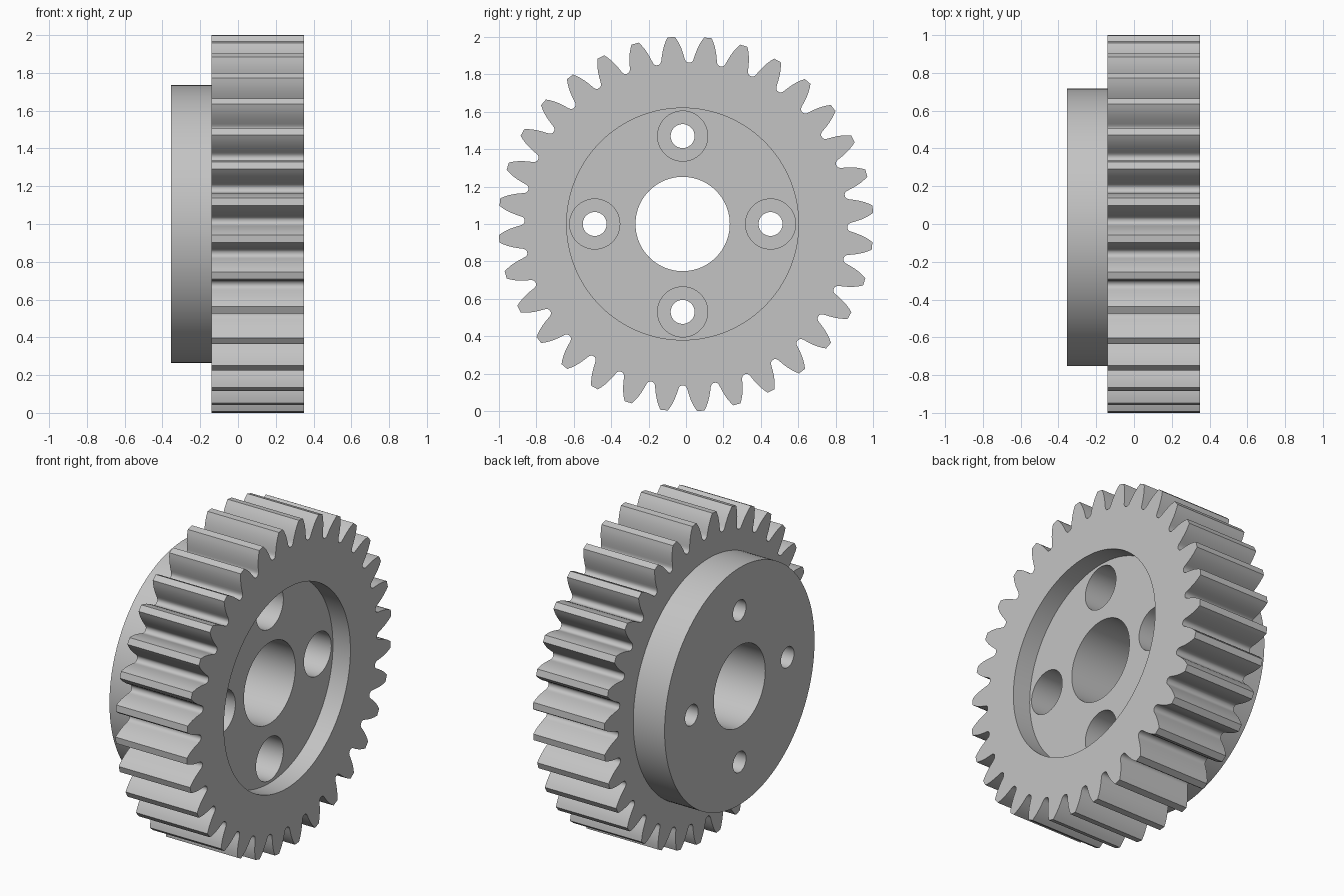
import bpy, bmesh, math
from mathutils import Matrix, Vector

if "Cube" in bpy.data.objects:
    bpy.data.objects.remove(bpy.data.objects["Cube"], do_unlink=True)

TEETH = 32
HUB_Y = -0.018      # hub and bores sit slightly off the tooth ring's centre
FACE, FLANGE, BACK = 0.35, -0.14, -0.355
RECESS_FLOOR = 0.23

steel = bpy.data.materials.new("plain grey metal")
steel.use_nodes = True
steel.diffuse_color = (0.55, 0.55, 0.55, 1)
steel.node_tree.nodes["Principled BSDF"].inputs["Base Color"].default_value = (0.55, 0.55, 0.55, 1)


def add_object(name, bm):
    bmesh.ops.recalc_face_normals(bm, faces=bm.faces)
    mesh = bpy.data.meshes.new(name)
    bm.to_mesh(mesh)
    bm.free()
    mesh.materials.append(steel)
    obj = bpy.data.objects.new(name, mesh)
    bpy.context.collection.objects.link(obj)
    return obj


def x_cylinder(name, radius, x0, x1, y=HUB_Y, z=1.0, sides=96):
    bm = bmesh.new()
    place = Matrix.Translation(((x0 + x1) / 2, y, z)) @ Matrix.Rotation(math.pi / 2, 4, "Y")
    bmesh.ops.create_cone(bm, cap_ends=True, segments=sides, radius1=radius,
                          radius2=radius, depth=x1 - x0, matrix=place)
    return add_object(name, bm)


def combine(target, tool, operation):
    mod = target.modifiers.new(operation, "BOOLEAN")
    mod.object, mod.operation, mod.solver = tool, operation, "EXACT"
    bpy.context.view_layer.objects.active = target
    bpy.ops.object.modifier_apply(modifier=mod.name)
    bpy.data.objects.remove(tool, do_unlink=True)


# Tooth ring: half a tooth as (radius, half angle in degrees), mirrored and repeated
half_tooth = [(0.863, 5.2), (0.868, 4.6), (0.877, 4.2), (0.89, 3.95), (0.91, 3.6),
              (0.935, 3.1), (0.96, 2.5), (0.982, 1.85), (1.002, 1.15)]
tooth = [(r, -a) for r, a in half_tooth] + [(r, a) for r, a in reversed(half_tooth)]
bm = bmesh.new()
outline = []
for k in range(TEETH):
    middle = (k + 0.5) * 360 / TEETH - 1.1
    for r, a in tooth:
        t = math.radians(middle + a)
        outline.append(bm.verts.new((FLANGE, r * math.cos(t), 1 + r * math.sin(t))))
cap = bm.faces.new(outline)
side = bmesh.ops.extrude_face_region(bm, geom=[cap], use_keep_orig=True)
moved = [v for v in side["geom"] if isinstance(v, bmesh.types.BMVert)]
bmesh.ops.translate(bm, verts=moved, vec=Vector((FACE - FLANGE, 0, 0)))
gear = add_object("gear_wheel", bm)

# Round hub behind the teeth
combine(gear, x_cylinder("hub", 0.735, BACK, 0.0, sides=128), "UNION")

# Shallow front recess and central bore
combine(gear, x_cylinder("recess_cutter", 0.62, RECESS_FLOOR, 0.5, sides=128), "DIFFERENCE")
combine(gear, x_cylinder("bore_cutter", 0.252, -0.5, 0.5), "DIFFERENCE")

# Four counterbored bolt holes
for i in range(4):
    t = i * math.pi / 2
    y, z = HUB_Y + 0.47 * math.cos(t), 1 + 0.47 * math.sin(t)
    combine(gear, x_cylinder("counterbore_cutter", 0.134, -0.12, 0.5, y, z, 64), "DIFFERENCE")
    combine(gear, x_cylinder("bolt_hole_cutter", 0.064, -0.5, 0.5, y, z, 48), "DIFFERENCE")

# Smooth curved walls, crisp rims
bpy.ops.object.select_all(action="DESELECT")
gear.select_set(True)
bpy.context.view_layer.objects.active = gear
bpy.ops.object.shade_smooth_by_angle(angle=math.radians(32))
